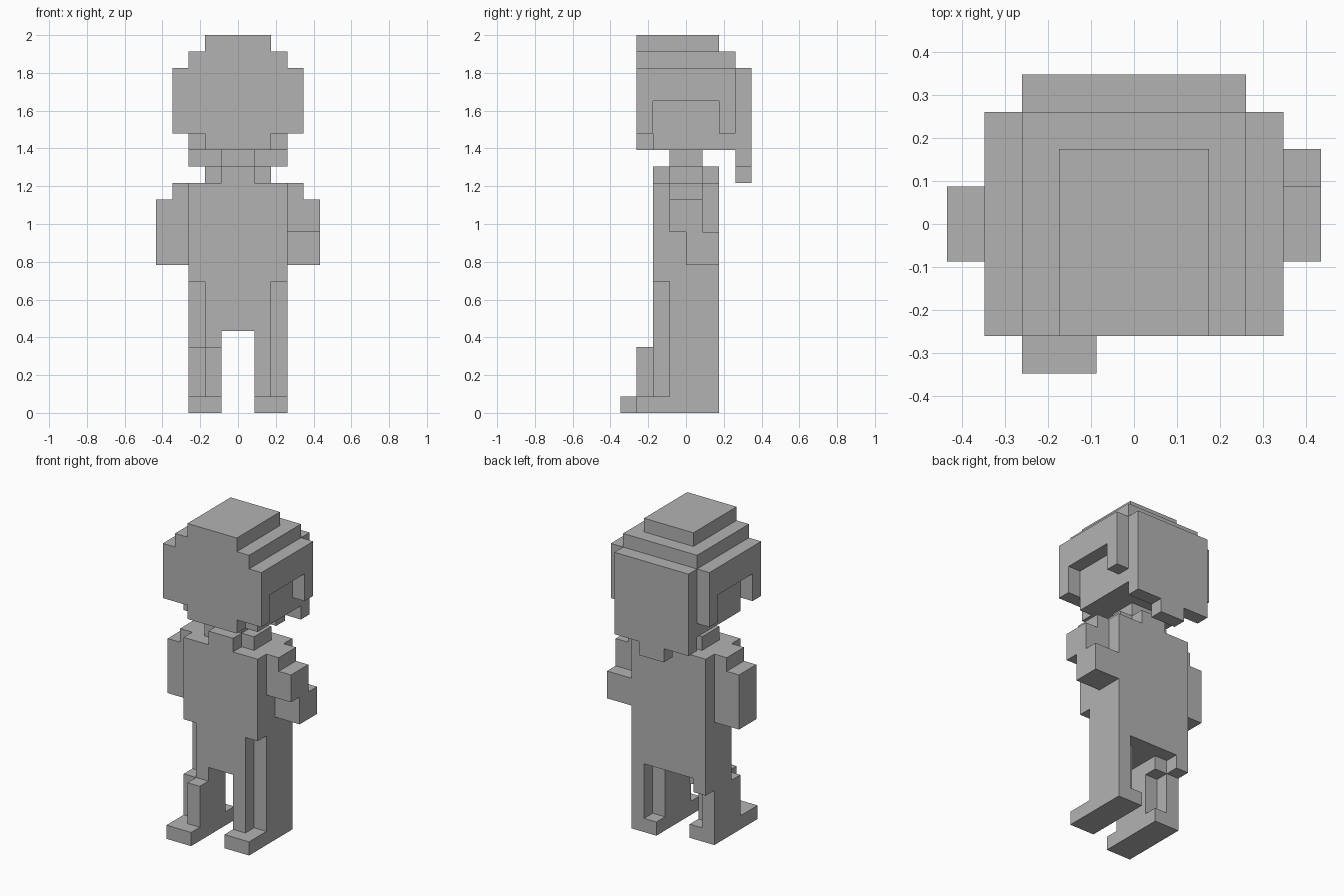
import bpy
import bmesh
import math
from mathutils import Vector

cube = bpy.data.objects.get("Cube")
if cube:
    bpy.data.objects.remove(cube, do_unlink=True)

UNIT = 2 / 23  # edge of one block; the figure is 23 blocks tall

grey = bpy.data.materials.new("plain grey")
grey.use_nodes = True
grey.diffuse_color = (0.45, 0.45, 0.45, 1)
grey.node_tree.nodes["Principled BSDF"].inputs["Base Color"].default_value = grey.diffuse_color


def box(x0, x1, y0, y1, z0, z1):
    """Set of block cells between the given limits."""
    return {(x, y, z) for x in range(x0, x1) for y in range(y0, y1) for z in range(z0, z1)}


def mirror(cells):
    return {(-1 - x, y, z) for x, y, z in cells}


def both(cells):
    return cells | mirror(cells)


def shift(cells, dx, dy, dz):
    return {(x + dx, y + dy, z + dz) for x, y, z in cells}


parts = {}

# Head core, stepped crown and narrow chin
parts["head"] = (box(-3, 3, -2, 3, 16, 21) | box(-3, 3, -3, -2, 17, 21)
                 | box(-2, 2, -3, -2, 16, 17))
parts["crown"] = box(-3, 3, -3, 3, 21, 22) | box(-2, 2, -3, 2, 22, 23)

# Side hair with a cut-out over the ear
side_hair = box(3, 4, -3, 3, 17, 21) - box(3, 4, -2, 2, 17, 19)
parts["left_side_hair"] = side_hair
parts["right_side_hair"] = mirror(side_hair)

# Back hair with a small tail
parts["back_hair"] = box(-3, 3, 3, 4, 15, 21) | box(-1, 1, 3, 4, 14, 15)

# Neck and cross-shaped collar
parts["neck"] = box(-1, 1, -1, 1, 15, 16)
parts["collar"] = box(-2, 2, -1, 1, 14, 15) | box(-1, 1, -2, 2, 14, 15)

# Torso, notched at the front of each hip
parts["torso"] = box(-3, 3, -2, 2, 5, 14) - both(box(2, 3, -2, -1, 5, 8))

# Arms: the left forearm swings back, the right arm hangs straight
shoulder = box(3, 4, -1, 1, 13, 14)
upper_arm = box(3, 5, -1, 1, 11, 13)
forearm = shift(upper_arm, 0, 0, -2)
parts["left_arm"] = shoulder | upper_arm | shift(forearm, 0, 1, 0)
parts["right_arm"] = mirror(shoulder | upper_arm | forearm)

# Legs: staggered columns, with the right shin and foot one block forward
thigh = box(2, 3, -1, 2, 4, 5) | box(1, 2, -2, 1, 4, 5)
shin = box(2, 3, -1, 2, 0, 4) | box(1, 2, -2, 1, 0, 4)
foot = box(1, 3, -3, 2, 0, 1)
parts["left_leg"] = thigh | shin | foot
parts["right_leg"] = mirror(thigh | shift(shin | foot, 0, -1, 0))

filled = set().union(*parts.values())


def build(name, cells):
    """Mesh the outward faces of a part and merge flat areas."""
    bm = bmesh.new()
    for cell in sorted(cells):
        centre = Vector(cell) + Vector((0.5, 0.5, 0.5))
        for axis in range(3):
            for sign in (-1, 1):
                n = Vector((0, 0, 0))
                n[axis] = sign
                if tuple(c + int(d) for c, d in zip(cell, n)) in filled:
                    continue
                u = Vector((0, 0, 0))
                u[(axis + 1) % 3] = 0.5
                v = n.cross(u)
                mid = centre + n / 2
                ring = (mid - u - v, mid + u - v, mid + u + v, mid - u + v)
                bm.faces.new([bm.verts.new(p * UNIT) for p in ring])
    bmesh.ops.remove_doubles(bm, verts=bm.verts[:], dist=UNIT / 100)
    bmesh.ops.dissolve_limit(bm, angle_limit=math.radians(1),
                             verts=bm.verts[:], edges=bm.edges[:])
    mesh = bpy.data.meshes.new(name)
    bm.to_mesh(mesh)
    bm.free()
    mesh.materials.append(grey)
    bpy.context.collection.objects.link(bpy.data.objects.new(name, mesh))


for part_name, part_cells in parts.items():
    build(part_name, part_cells)
